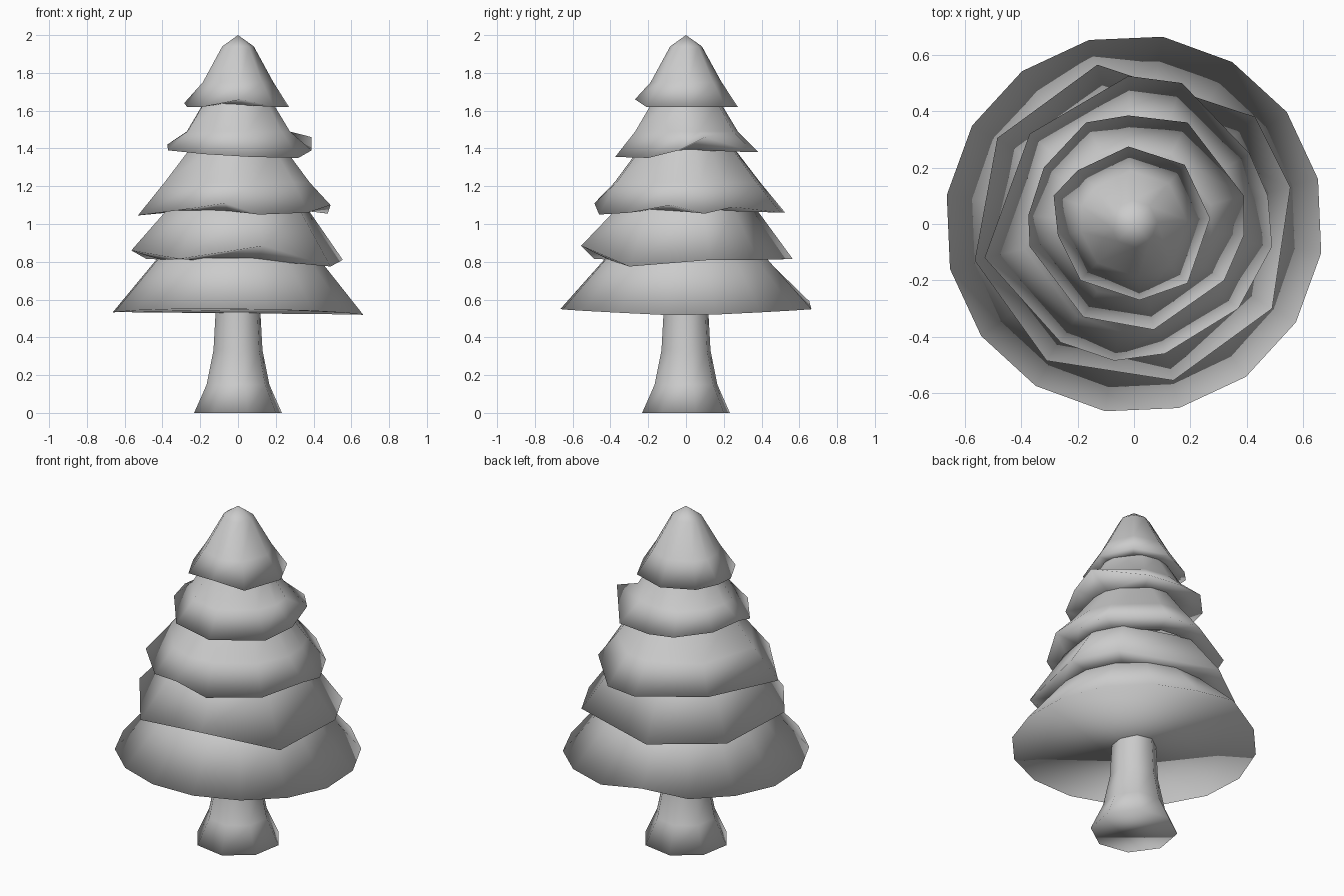
import bpy
import bmesh
from math import sin, cos, tau, atan2, hypot

cube = bpy.data.objects.get("Cube")
if cube:
    bpy.data.objects.remove(cube, do_unlink=True)

grey = bpy.data.materials.new("plain grey")
grey.use_nodes = True
colour = (0.6, 0.6, 0.6, 1)
grey.diffuse_color = colour
grey.node_tree.nodes["Principled BSDF"].inputs["Base Color"].default_value = colour


def loft(name, rings, apex=None, floor=True):
    """Skin a stack of equal-length rings into one smooth shell."""
    bm = bmesh.new()
    loops = [[bm.verts.new(p) for p in ring] for ring in rings]
    count = len(loops[0])
    for low, high in zip(loops, loops[1:]):
        for i in range(count):
            j = (i + 1) % count
            bm.faces.new((low[i], low[j], high[j], high[i]))
    if floor:
        bm.faces.new(loops[0][::-1])
    if apex:
        tip = bm.verts.new(apex)
        for i in range(count):
            bm.faces.new((loops[-1][i], loops[-1][(i + 1) % count], tip))
    for face in bm.faces:
        face.smooth = True
    mesh = bpy.data.meshes.new(name)
    bm.to_mesh(mesh)
    bm.free()
    mesh.materials.append(grey)
    obj = bpy.data.objects.new(name, mesh)
    bpy.context.collection.objects.link(obj)


def circle(radius, height, sides, turn):
    return [(radius * cos(tau * (i + turn) / sides),
             radius * sin(tau * (i + turn) / sides), height) for i in range(sides)]


def rounded(rim, radius, height):
    """Ring at the rim's angles, following its ragged outline only partly."""
    mean = sum(hypot(x, y) for x, y, z in rim) / len(rim)
    ring = []
    for x, y, z in rim:
        angle = atan2(y, x)
        r = radius * (1 + 0.4 * (hypot(x, y) / mean - 1))
        ring.append((r * cos(angle), r * sin(angle), height))
    return ring


def tier(name, rim, inner, upper, apex=None):
    """Ragged skirt: underside reaching in to the tier below, rim, upper rings."""
    rings = [rounded(rim, *inner), rim] + [rounded(rim, *u) for u in upper]
    loft(name, rings, apex, floor=False)


# Flared trunk
trunk_profile = [(0.238, 0), (0.17, 0.15), (0.133, 0.33), (0.12, 0.56)]
loft("trunk", [circle(r, z, 8, 0.28) for r, z in trunk_profile])

# Lowest foliage, nearly round with a flat base and a raised back corner
skirt = [(x, y, 0.52 + 0.045 * abs(y) - 0.01 * x + (0.04 if y > 0.6 and x < 0 else 0))
         for x, y, z in circle(0.672, 0, 16, 0.61)]
loft("foliage_bottom", [skirt, rounded(skirt, 0.43, 0.82)])

# Ragged middle tiers
tier("foliage_lower",
     [(0.555, 0.13, 0.81), (0.43, 0.38, 0.81), (-0.13, 0.565, 0.815),
      (-0.485, 0.305, 0.815), (-0.565, -0.13, 0.86), (-0.31, -0.485, 0.815),
      (0.14, -0.555, 0.885), (0.49, -0.3, 0.775)],
     (0.42, 0.81), [(0.38, 1.08)])

tier("foliage_middle",
     [(0.49, -0.08, 1.1), (0.475, 0.1, 1.055), (0.41, 0.25, 1.09),
      (0.17, 0.5, 1.06), (-0.02, 0.525, 1.06), (-0.37, 0.32, 1.07),
      (-0.53, -0.12, 1.045), (-0.26, -0.42, 1.08), (-0.07, -0.485, 1.11),
      (0.11, -0.46, 1.05), (0.37, -0.3, 1.06)],
     (0.36, 1.07), [(0.385, 1.22), (0.25, 1.4)])

tier("foliage_upper",
     [(0.39, -0.04, 1.39), (0.39, 0.1, 1.46), (0.19, 0.36, 1.38),
      (-0.02, 0.385, 1.38), (-0.17, 0.36, 1.39), (-0.32, 0.2, 1.4),
      (-0.375, 0.03, 1.42), (-0.37, -0.08, 1.39), (-0.18, -0.33, 1.37),
      (0.07, -0.375, 1.355), (0.32, -0.2, 1.35)],
     (0.24, 1.39), [(0.275, 1.49), (0.185, 1.64)])

# Pointed crown
tier("foliage_top",
     [(0.27, 0.02, 1.62), (0.18, 0.21, 1.62), (-0.02, 0.275, 1.62),
      (-0.2, 0.19, 1.62), (-0.285, 0.1, 1.64), (-0.27, -0.04, 1.62),
      (-0.19, -0.2, 1.62), (0.02, -0.27, 1.66), (0.19, -0.21, 1.62)],
     (0.175, 1.63), [(0.19, 1.75), (0.085, 1.94)], (0, 0, 2))
